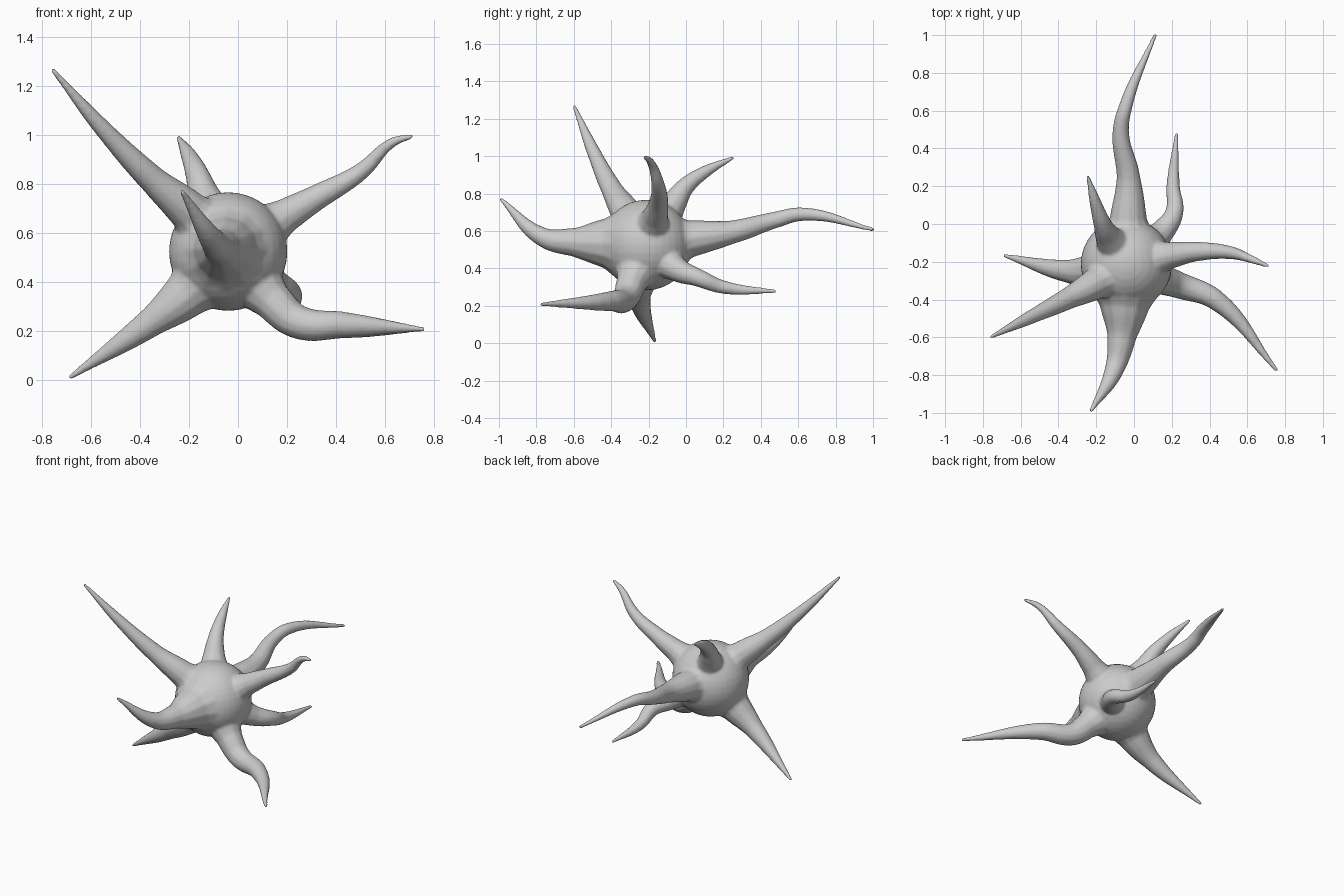
import bpy, bmesh
from mathutils import Vector

if "Cube" in bpy.data.objects:
    bpy.data.objects.remove(bpy.data.objects["Cube"])

CENTRE, RADIUS, TIP = Vector((-.04, -.212, .525)), .242, .011

bm = bmesh.new()


def add_ball(centre, radius, segments):
    ball = bmesh.ops.create_uvsphere(bm, u_segments=segments, v_segments=segments // 2, radius=radius)
    bmesh.ops.translate(bm, verts=ball["verts"], vec=centre)


def add_arm(width, flare, *path):
    """Sweep a tapering tube from inside the body along a smooth path, flared at the root."""
    pts = [Vector(p) for p in path]
    dist = [0.0]
    for a, b in zip(pts, pts[1:]):
        dist.append(dist[-1] + (b - a).length)
    radii = [TIP + (width - TIP) * (1 - d / dist[-1]) ** .8 + flare * (1 - d / dist[-1]) ** 6 for d in dist]
    pts.insert(0, CENTRE.lerp(pts[0], .5))
    radii.insert(0, radii[0] * 1.6)

    cu = bpy.data.curves.new("arm_path", 'CURVE')
    cu.dimensions = '3D'
    cu.bevel_depth, cu.bevel_resolution, cu.resolution_u = 1, 4, 8
    cu.use_fill_caps = True
    spline = cu.splines.new('BEZIER')
    spline.bezier_points.add(len(pts) - 1)
    for bp, co, r in zip(spline.bezier_points, pts, radii):
        bp.co, bp.radius = co, r
        bp.handle_left_type = bp.handle_right_type = 'AUTO'
    ob = bpy.data.objects.new("arm_path", cu)
    bpy.context.collection.objects.link(ob)
    bpy.context.view_layer.update()
    me = bpy.data.meshes.new_from_object(ob.evaluated_get(bpy.context.evaluated_depsgraph_get()))
    bm.from_mesh(me)
    bpy.data.objects.remove(ob)
    add_ball(pts[-1], TIP, 12)  # rounded tip


# Back arm
add_arm(.064, .035, (-.03, .03, .56), (-.03, .25, .595), (-.07, .48, .66), (-.045, .62, .69), (.112, 1, .608))
# Back right arm
add_arm(.055, .01, (.15, -.04, .39), (.213, .06, .352), (.207, .2, .3), (.225, .475, .277))
# Top arm
add_arm(.057, .01, (-.14, -.06, .755), (-.165, -.005, .835), (-.2, .1, .915), (-.243, .248, .99))
# Lower left arm
add_arm(.075, .025, (-.21, -.25, .35), (-.35, -.25, .24), (-.685, -.168, .012))
# Upper left arm
add_arm(.066, .02, (-.2, -.315, .69), (-.35, -.395, .82), (-.55, -.495, 1.025), (-.755, -.597, 1.265))
# Front arm
add_arm(.082, .05, (-.05, -.44, .535), (-.065, -.6, .54), (-.1, -.76, .565), (-.228, -.99, .77))
# Lower right arm
add_arm(.078, .005, (.14, -.29, .325), (.24, -.325, .24), (.43, -.4, .225), (.755, -.773, .208))
# Upper right arm
add_arm(.06, .01, (.2, -.165, .675), (.32, -.147, .745), (.5, -.15, .85), (.63, -.19, .97), (.708, -.222, .995))
# Round central body
add_ball(CENTRE, RADIUS, 36)

bmesh.ops.remove_doubles(bm, verts=bm.verts, dist=1e-5)
bmesh.ops.recalc_face_normals(bm, faces=bm.faces)
mesh = bpy.data.meshes.new("cell_body")
bm.to_mesh(mesh)
bm.free()
body = bpy.data.objects.new("cell_body", mesh)
bpy.context.collection.objects.link(body)

# Fuse arms and body into one skin and soften the joints
fuse = body.modifiers.new("fuse", 'REMESH')
fuse.mode, fuse.voxel_size, fuse.use_smooth_shade = 'VOXEL', .008, True
soften = body.modifiers.new("soften", 'SMOOTH')
soften.factor, soften.iterations = .5, 10
